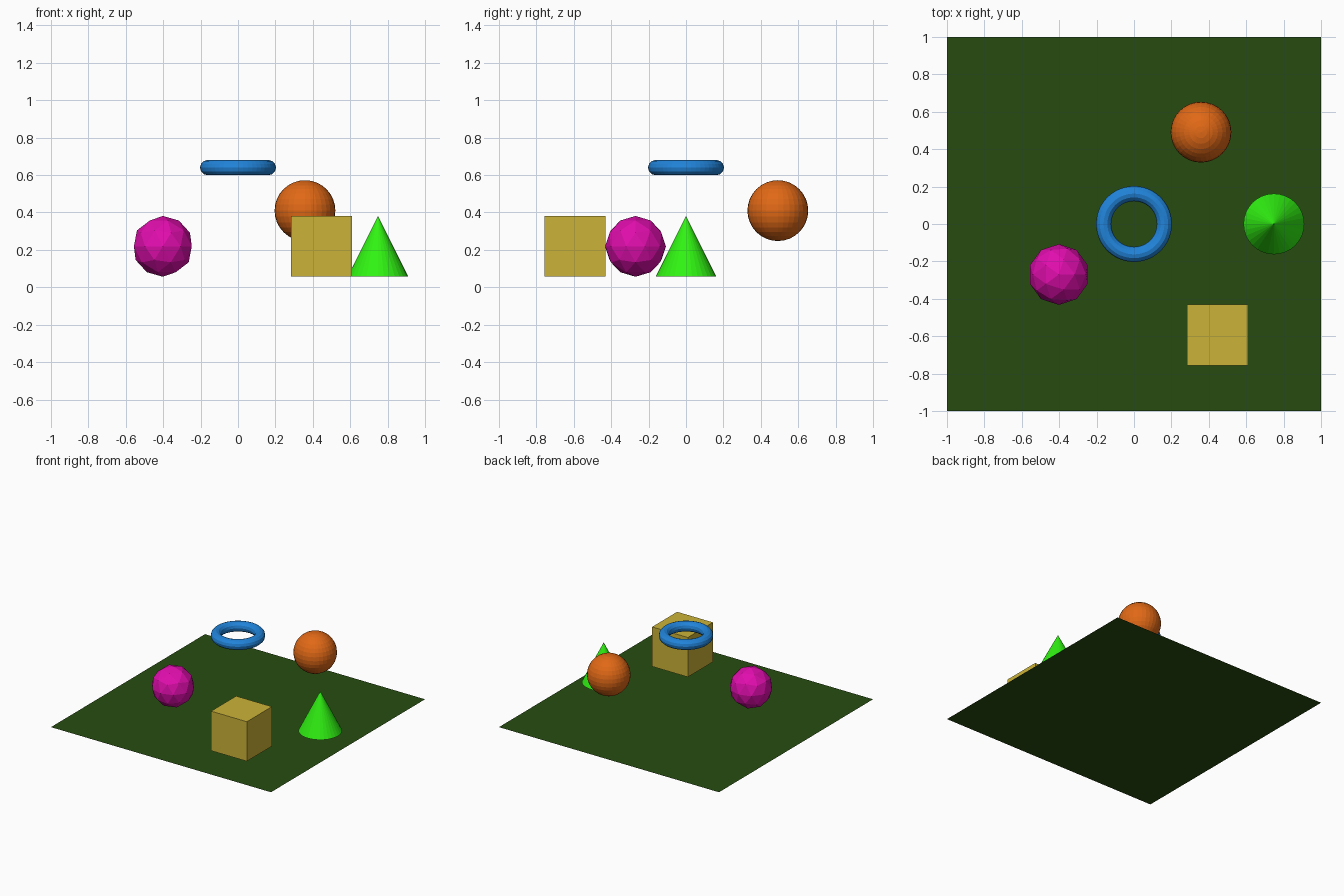
import bpy

if "Cube" in bpy.data.objects:
    bpy.data.objects.remove(bpy.data.objects["Cube"])

SIZE = 0.325          # common width of the solids
R = SIZE / 2


def finish(name, color):
    """Name the new object and give it a plain colour."""
    ob = bpy.context.object
    ob.name = name
    mat = bpy.data.materials.new(name + "_color")
    mat.diffuse_color = (*color, 1)
    mat.use_nodes = True
    mat.node_tree.nodes["Principled BSDF"].inputs["Base Color"].default_value = mat.diffuse_color
    ob.data.materials.append(mat)


add = bpy.ops.mesh

# Ground sheet
add.primitive_plane_add(size=2, location=(0, 0, 0))
finish("floor", (0.02, 0.073, 0.005))

# Solids arranged above the sheet
add.primitive_cube_add(size=SIZE, location=(0.447, -0.593, 0.219))
finish("cube", (0.6, 0.45, 0.04))

add.primitive_cone_add(vertices=32, radius1=R, depth=SIZE, location=(0.748, 0, 0.219))
finish("cone", (0.03, 0.9, 0.006))

add.primitive_ico_sphere_add(subdivisions=2, radius=R, location=(-0.402, -0.27, 0.219))
finish("faceted_ball", (0.75, 0.004, 0.42))

add.primitive_uv_sphere_add(segments=32, ring_count=16, radius=R, location=(0.358, 0.491, 0.41))
finish("round_ball", (0.75, 0.14, 0.008))

# Floating ring
add.primitive_torus_add(major_radius=R, minor_radius=R / 4, major_segments=48,
                        minor_segments=12, location=(0, 0, 0.64))
finish("ring", (0.015, 0.23, 0.7))
